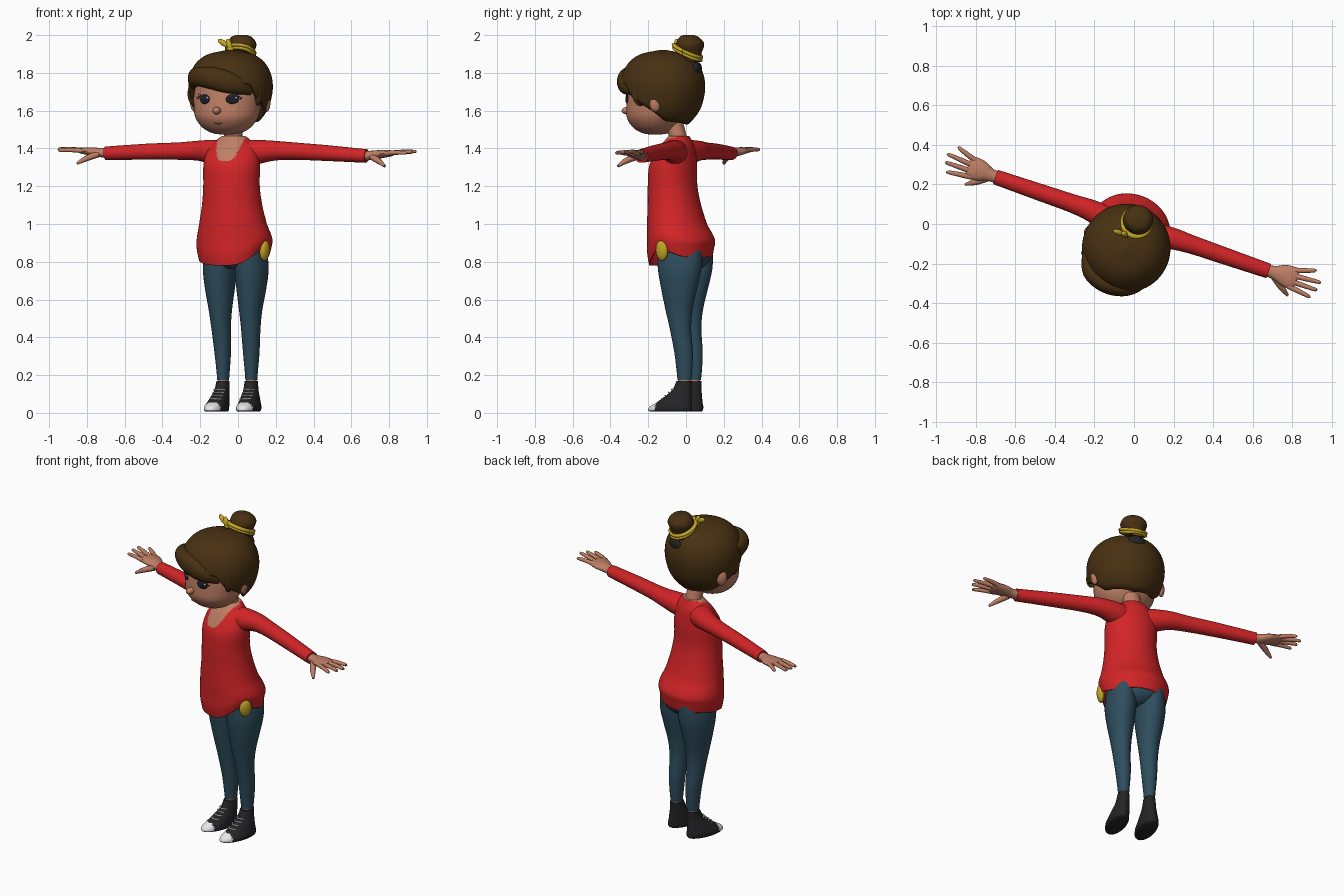
import bpy, bmesh
from math import sin, cos, pi, radians, degrees, atan2
from mathutils import Vector, Matrix

cube = bpy.data.objects.get("Cube")
if cube:
    bpy.data.objects.remove(cube)

# The figure is built facing -y, then turned slightly
TURN = Matrix.Translation((-0.01, 0, 0)) @ Matrix.Rotation(radians(-19), 4, 'Z')


def material(name, r, g, b):
    m = bpy.data.materials.new(name)
    m.use_nodes = True
    m.diffuse_color = (r, g, b, 1)
    m.node_tree.nodes["Principled BSDF"].inputs["Base Color"].default_value = (r, g, b, 1)
    return m


RED = material("red knit", .65, .018, .02)
BLUE = material("blue denim", .028, .075, .11)
HAIR = material("brown hair", .065, .03, .006)
SKIN = material("skin", .52, .21, .13)
LIP = material("lip", .32, .10, .07)
YELLOW = material("yellow cloth", .55, .38, .02)
BLACK = material("black canvas", .018, .018, .02)
WHITE = material("white rubber", .8, .8, .8)
EYE = material("dark eye", .012, .014, .022)


def finish(name, bm, mats, rule=None, angle=50):
    bmesh.ops.recalc_face_normals(bm, faces=bm.faces)
    for f in bm.faces:
        if rule:
            f.material_index = rule(f.calc_center_median())
    mesh = bpy.data.meshes.new(name)
    bm.to_mesh(mesh)
    bm.free()
    mesh.transform(TURN)
    for m in mats:
        mesh.materials.append(m)
    ob = bpy.data.objects.new(name, mesh)
    bpy.context.collection.objects.link(ob)
    bpy.ops.object.select_all(action='DESELECT')
    ob.select_set(True)
    bpy.context.view_layer.objects.active = ob
    bpy.ops.object.shade_smooth_by_angle(angle=radians(angle))
    return ob


def spline(rows, n):
    """Catmull-Rom interpolation of tuples."""
    out = []
    for i in range(len(rows) - 1):
        a, b, c, d = (rows[max(i - 1, 0)], rows[i], rows[i + 1], rows[min(i + 2, len(rows) - 1)])
        for k in range(n):
            t = k / n
            out.append(tuple(q + .5 * t * (r - p + t * (2*p - 5*q + 4*r - s + t * (3*(q - r) + s - p)))
                             for p, q, r, s in zip(a, b, c, d)))
    return out + [rows[-1]]


def skin(name, rings, mats, rule=None, caps=(True, True), angle=50):
    bm = bmesh.new()
    vs = [[bm.verts.new(p) for p in ring] for ring in rings]
    n = len(vs[0])
    for lo, hi in zip(vs, vs[1:]):
        for j in range(n):
            bm.faces.new((lo[j], lo[(j + 1) % n], hi[(j + 1) % n], hi[j]))
    for use, ring in zip(caps, (vs[0], vs[-1])):
        if use:
            bm.faces.new(ring)
    return finish(name, bm, mats, rule, angle)


def loft(name, rows, mats, seg=32, n=4, shape=None, **kw):
    """Horizontal ellipses; each row is z, centre x, centre y, radius x, radius y."""
    rings = []
    for z, cx, cy, rx, ry in spline(rows, n):
        ring = []
        for j in range(seg):
            a = 2 * pi * j / seg
            p = Vector((cx + rx * cos(a), cy + ry * sin(a), z))
            ring.append(shape(p, a) if shape else p)
        rings.append(ring)
    return skin(name, rings, mats, **kw)


def tube(name, rows, mat, seg=16, n=4):
    """Swept ellipses; each row is x, y, z, radius sideways, radius upward."""
    pts = spline(rows, n)
    rings = []
    for i, p in enumerate(pts):
        t = (Vector(pts[min(i + 1, len(pts) - 1)][:3]) - Vector(pts[max(i - 1, 0)][:3])).normalized()
        side = t.cross((0, 0, 1)).normalized()
        up = side.cross(t)
        rings.append([Vector(p[:3]) + side * p[3] * cos(2 * pi * j / seg) + up * p[4] * sin(2 * pi * j / seg)
                      for j in range(seg)])
    return skin(name, rings, [mat])


def blob(name, pos, size, mat, turn=0, tilt=0):
    bm = bmesh.new()
    m = (Matrix.Translation(pos) @ Matrix.Rotation(radians(turn), 4, 'Z')
         @ Matrix.Rotation(radians(tilt), 4, 'Y') @ Matrix.Diagonal((*size, 1)))
    bmesh.ops.create_uvsphere(bm, u_segments=24, v_segments=14, radius=1, matrix=m)
    return finish(name, bm, [mat])


# Sweater body: tails lower at the front, raised at the left hip
def hem(p, a):
    w = max(0, 1 - (p.z - .78) / .22)
    left = max(0, cos(a + .35)) ** 6
    p.z += w * (.045 * max(0, sin(a)) + .03 * abs(cos(a)) ** 3 + .06 * left)
    return p


def neckline(c):
    return 1 if c.y < -.03 and c.z > 1.335 + .12 * (abs(c.x) / .075) ** 4 else 0


sweater = loft("sweater_body", [
    (.78, 0, -.03, .188, .165), (.84, 0, -.03, .2, .174), (.9, 0, -.028, .203, .176),
    (1.0, 0, -.05, .182, .156), (1.1, 0, -.065, .162, .139), (1.2, 0, -.075, .152, .129),
    (1.3, 0, -.073, .153, .124), (1.36, 0, -.062, .147, .108), (1.41, 0, -.05, .125, .088),
    (1.45, 0, -.042, .085, .064), (1.465, 0, -.04, .064, .054)],
    [RED, SKIN], seg=96, n=8, shape=hem, rule=neckline, caps=(False, True))
thick = sweater.modifiers.new("cloth", 'SOLIDIFY')
thick.thickness = .006

# Yellow undershirt tail showing at the left hip
blob("undershirt_tail", (.185, -.072, .86), (.022, .036, .055), YELLOW, turn=-15, tilt=4)

# Neck, head and nose
loft("neck", [(1.4, 0, -.04, .055, .05), (1.46, 0, -.045, .05, .047), (1.54, 0, -.07, .052, .05)], [SKIN])
loft("head", [
    (1.474, .005, -.17, .03, .03), (1.482, .005, -.17, .078, .07), (1.51, .005, -.17, .128, .115),
    (1.56, .005, -.168, .166, .15), (1.62, .005, -.16, .179, .16), (1.7, .005, -.15, .184, .164),
    (1.78, .005, -.145, .178, .16), (1.85, .005, -.14, .12, .11)], [SKIN], seg=40)
blob("nose", (.005, -.328, 1.6), (.021, .03, .02), SKIN)
blob("mouth", (.005, -.306, 1.532), (.022, .007, .004), LIP)

# Eyes, lashes and ears
for side, tag in ((1, "left"), (-1, "right")):
    ex = .005 + side * .077
    blob(tag + "_eye", (ex, -.299, 1.66), (.035, .011, .026), EYE, turn=side * 25)
    blob(tag + "_eye_glint", (ex + .02, -.306 + side * .009, 1.668), (.006, .005, .006), WHITE, turn=side * 25)
    for k in range(3):
        lx = ex + side * (.022 + .008 * k)
        tube(tag + "_lash", [(lx, -.296 + .006 * k, 1.68 - .009 * k, .004, .004),
                             (lx + side * .012, -.3 + .006 * k, 1.69 - .009 * k, .001, .001)], EYE, 6, 1)
    blob(tag + "_ear", (.005 + side * .2, -.1, 1.64), (.02, .032, .046), SKIN, turn=side * 25)


# Hair cap: a dome whose lower edge follows the hairline
HAIRLINE = [(0, 1.745), (48, 1.74), (62, 1.66), (78, 1.63), (92, 1.6), (112, 1.545), (181, 1.525)]
DOME = spline([(1.52, .125), (1.55, .157), (1.6, .194), (1.66, .215), (1.73, .224),
               (1.8, .212), (1.86, .176), (1.9, .115), (1.922, .012)], 8)


def lookup(table, x):
    x = min(max(x, table[0][0]), table[-1][0])
    for (x0, y0), (x1, y1) in zip(table, table[1:]):
        if x <= x1:
            return y0 + (y1 - y0) * (x - x0) / (x1 - x0)


cap = []
for i in range(25):
    ring = []
    for j in range(72):
        a = 2 * pi * j / 72
        low = lookup(HAIRLINE, degrees(abs(atan2(sin(a), cos(a)))))
        z = low + (1.922 - low) * sin(pi / 2 * i / 24)
        r = lookup(DOME, z)
        ring.append((.012 + r * sin(a), -.125 - r * cos(a), z))
    cap.append(ring)
hair = skin("hair_cap", cap, [HAIR], caps=(False, True))
hair.modifiers.new("hair_depth", 'SOLIDIFY').thickness = .025

# Swept fringe and side lock
tube("fringe", [(-.17, -.225, 1.755, .02, .05), (-.12, -.297, 1.778, .04, .05), (-.03, -.33, 1.773, .045, .058),
                (.06, -.322, 1.752, .042, .058), (.125, -.285, 1.727, .034, .044),
                (.168, -.24, 1.70, .012, .018)], HAIR, 20)
for side in (1, -1):
    blob("side_lock", (.01 + side * .178, -.19, 1.69), (.02, .045, .065), HAIR, turn=side * 30)

# Bun with its tie, bow and dark parting
loft("hair_bun", [(1.86, .022, .05, .05, .045), (1.9, .022, .035, .058, .055), (1.94, .022, .03, .076, .074),
                  (1.965, .022, .03, .073, .07), (1.99, .022, .025, .055, .05), (2.0, .022, .022, .03, .028)],
     [HAIR], seg=20)
blob("hair_parting", (.02, .07, 1.822), (.05, .02, .036), BLACK)
for dz, wide in ((0, .068), (.016, .071)):
    ring = [(.02 + wide * cos(t), .015 + wide * sin(t), 1.9 + dz - .034 * sin(t), .013, .01)
            for t in (2 * pi * k / 24 for k in range(25))]
    tube("bun_tie", ring, YELLOW, 10, 1)
blob("bow_left_loop", (-.048, -.062, 1.957), (.036, .014, .015), YELLOW, tilt=32)
blob("bow_right_loop", (-.018, -.06, 1.948), (.016, .016, .034), YELLOW, tilt=-18)
blob("bow_knot", (-.012, -.058, 1.928), (.02, .016, .015), YELLOW)

# Trousers seat
loft("trousers_seat", [(.765, 0, -.005, .05, .085), (.8, 0, -.005, .13, .125), (.86, 0, -.01, .165, .14),
                       (.95, 0, -.03, .15, .13)], [BLUE])

FINGERS = [(.045, .955, .078, .008), (.018, .995, .03, .012), (-.012, .99, -.012, .01), (-.04, .97, -.055, .004)]
for s, tag in ((1, "left"), (-1, "right")):
    lift = 0 if s > 0 else .014
    # Sleeve
    tube(tag + "_sleeve", [(s * x, y, z, ry, rz) for x, y, z, ry, rz in (
        (.05, -.045, 1.375, .07, .07), (.13, -.022, 1.382, .066, .064), (.21, -.004, 1.388, .056, .053),
        (.32, 0, 1.386, .047, .046), (.5, 0, 1.376 + lift / 2, .043, .042),
        (.73, 0, 1.36 + lift, .038, .036))], RED, 28)
    # Palm, thumb and fingers
    tube(tag + "_palm", [(s * x, y, z + lift, ry, rz) for x, y, z, ry, rz in (
        (.71, 0, 1.36, .03, .027), (.76, .002, 1.364, .034, .024), (.81, .006, 1.37, .053, .022),
        (.86, .005, 1.374, .058, .017), (.88, .005, 1.375, .05, .01))], SKIN)
    tube(tag + "_thumb", [(s * .77, -.018, 1.355 + lift, .02, .018), (s * .82, -.058, 1.332 + lift, .016, .015),
                          (s * .862, -.085, 1.306 + lift, .007, .007)], SKIN, 10)
    for y0, x1, y1, dz in FINGERS:
        tube(tag + "_finger", [(s * .85, y0, 1.374 + lift, .014, .013),
                               (s * (.85 + x1) / 2, (y0 + y1) / 2, 1.376 + dz / 2 + lift, .0125, .012),
                               (s * (x1 - .005), y1, 1.372 + dz + lift, .009, .009),
                               (s * x1, y1, 1.372 + dz + lift, .004, .004)], SKIN, 10)
    # Trouser leg and bare ankle
    loft(tag + "_trouser_leg", [(z, s * x, y, rx, ry) for z, x, y, rx, ry in (
        (.175, .079, .018, .031, .037), (.22, .079, .018, .034, .042), (.32, .08, .014, .043, .05),
        (.45, .083, -.003, .051, .058), (.55, .085, -.01, .061, .074), (.66, .088, -.008, .077, .098),
        (.76, .089, -.005, .086, .118), (.86, .085, -.005, .08, .125))], [BLUE])
    loft(tag + "_ankle", [(.14, s * .079, .018, .027, .033), (.19, s * .079, .018, .027, .033)], [SKIN], seg=20)
    # High-top shoe with a white toe cap
    loft(tag + "_shoe", [(z, s * x, y, rx, ry) for z, x, y, rx, ry in (
        (.008, .09, -.058, .05, .114), (.016, .09, -.058, .056, .121), (.035, .09, -.052, .057, .116),
        (.055, .088, -.036, .053, .097), (.085, .085, -.016, .046, .075), (.12, .081, .005, .039, .053),
        (.168, .079, .017, .034, .042))], [BLACK, WHITE], seg=40,
        rule=lambda c: 1 if c.y < -.128 and .012 < c.z < .06 else 0)
    # Laces
    for y, z in ((-.106, .072), (-.085, .09), (-.066, .106), (-.05, .122)):
        tube(tag + "_lace", [(s * .083 - .03, y + .018, z, .004, .004), (s * .083, y - .002, z + .002, .004, .004),
                             (s * .083 + .03, y + .018, z, .004, .004)], WHITE, 8)
